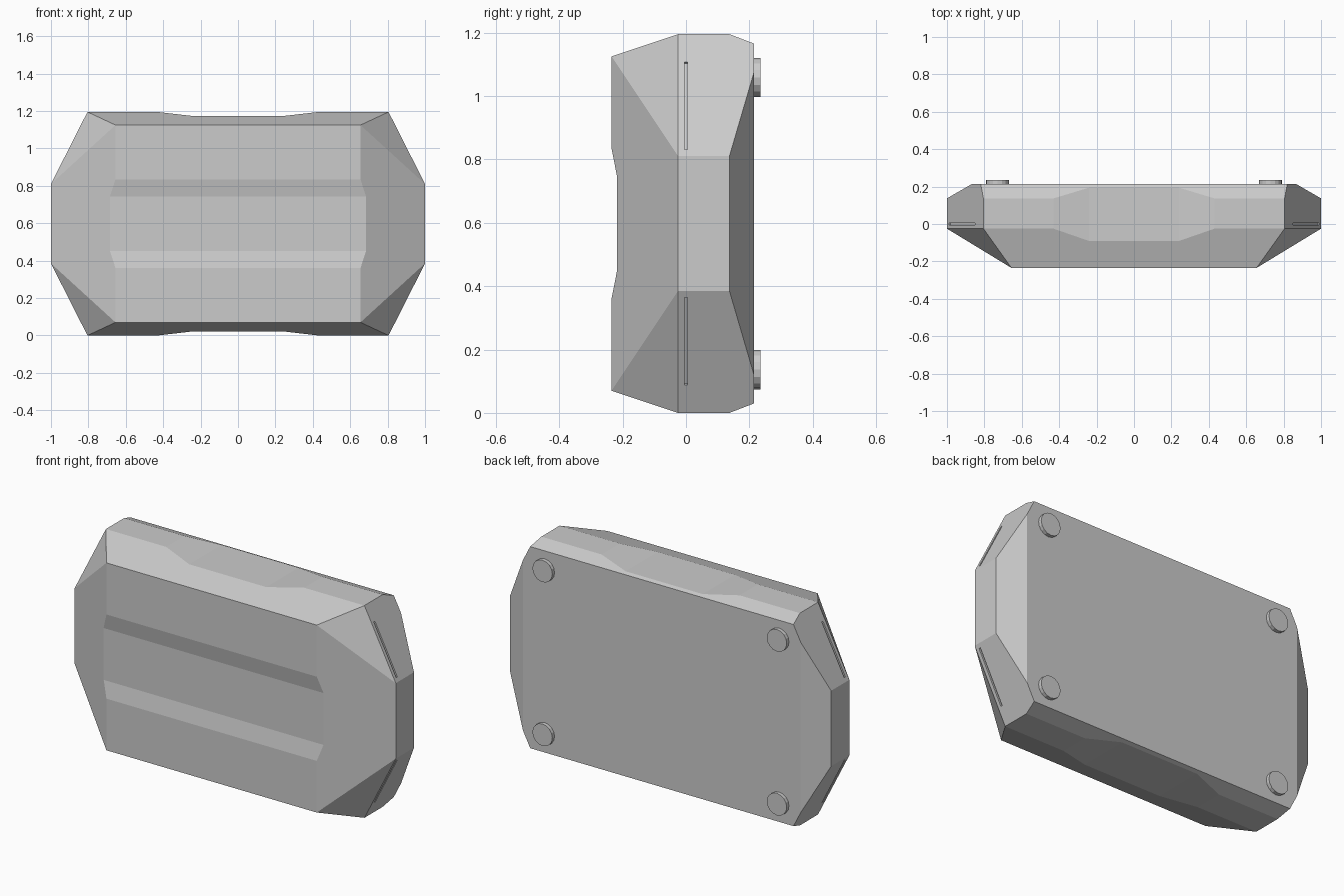
import bpy, bmesh, math
from mathutils import Matrix, Vector

if "Cube" in bpy.data.objects:
    bpy.data.objects.remove(bpy.data.objects["Cube"])

MID = 0.5975   # half height: the shape mirrors about this level


def add_mesh(name, bm):
    bmesh.ops.recalc_face_normals(bm, faces=bm.faces)
    me = bpy.data.meshes.new(name)
    bm.to_mesh(me)
    bm.free()
    ob = bpy.data.objects.new(name, me)
    bpy.context.scene.collection.objects.link(ob)
    return ob


def prism(name, profile, direction):
    """Extrude a closed 3D outline along a vector."""
    bm = bmesh.new()
    face = bm.faces.new([bm.verts.new(p) for p in profile])
    ext = bmesh.ops.extrude_face_region(bm, geom=[face])
    bmesh.ops.translate(bm, vec=direction,
                        verts=[v for v in ext["geom"] if isinstance(v, bmesh.types.BMVert)])
    return add_mesh(name, bm)


def cut(target, cutter):
    cutter.hide_render = True
    cutter.hide_set(True)
    mod = target.modifiers.new(cutter.name, "BOOLEAN")
    mod.operation = "DIFFERENCE"
    mod.solver = "EXACT"
    mod.object = cutter


# Faceted body: hull of one quadrant's corners (x, y, half height) mirrored
corners = [(0.655, -0.235, 0.5275),
           (0.805, -0.025, 0.5975), (1.0, -0.025, 0.2125),
           (0.805, 0.137, 0.5975), (1.0, 0.137, 0.2125),
           (0.82, 0.215, 0.5675), (0.865, 0.215, 0.479)]
bm = bmesh.new()
for x, y, h in corners:
    for sx in (-1, 1):
        for sz in (-1, 1):
            bm.verts.new((sx * x, y, MID + sz * h))
bmesh.ops.convex_hull(bm, input=bm.verts[:])
bmesh.ops.dissolve_limit(bm, angle_limit=math.radians(0.5), verts=bm.verts[:], edges=bm.edges[:])
body = add_mesh("body", bm)

# Wide shallow channel across the front
channel = [(-1.2, -0.255, MID - 0.338), (-1.2, -0.217, MID - 0.146),
           (-1.2, -0.217, MID + 0.146), (-1.2, -0.255, MID + 0.338)]
cut(body, prism("front_channel_cutter", channel, (2.4, 0, 0)))

# Shallow dips in the top and bottom edges
for s, label in ((1, "top"), (-1, "bottom")):
    dip = [(x, -0.4, MID + s * h) for x, h in
           ((-0.62, 0.6195), (-0.24, 0.5755), (0.24, 0.5755), (0.62, 0.6195))]
    cut(body, prism(label + "_dip_cutter", dip, (0, 0.8, 0)))

# Thin slots along the four slanted corner faces
for sx in (-1, 1):
    for sz in (-1, 1):
        a = Vector((sx * 0.85, 0, MID + sz * 0.5095))
        b = Vector((sx * 0.99, 0, MID + sz * 0.233))
        n = Vector((sx * 0.385, 0, sz * 0.195)).normalized() * 0.01
        w = Vector((0, -0.005, 0))
        cut(body, prism("slot_cutter", [p + w for p in (a - n, b - n, b + n, a + n)],
                        (0, 0.01, 0)))

# Round feet on the back
for sx in (-1, 1):
    for sz in (-1, 1):
        bm = bmesh.new()
        bmesh.ops.create_cone(bm, cap_ends=True, segments=16, radius1=0.062, radius2=0.062,
                              depth=0.03,
                              matrix=Matrix.Translation((sx * 0.73, 0.22, MID + sz * 0.461))
                              @ Matrix.Rotation(math.pi / 2, 4, "X"))
        add_mesh("back_foot", bm)
